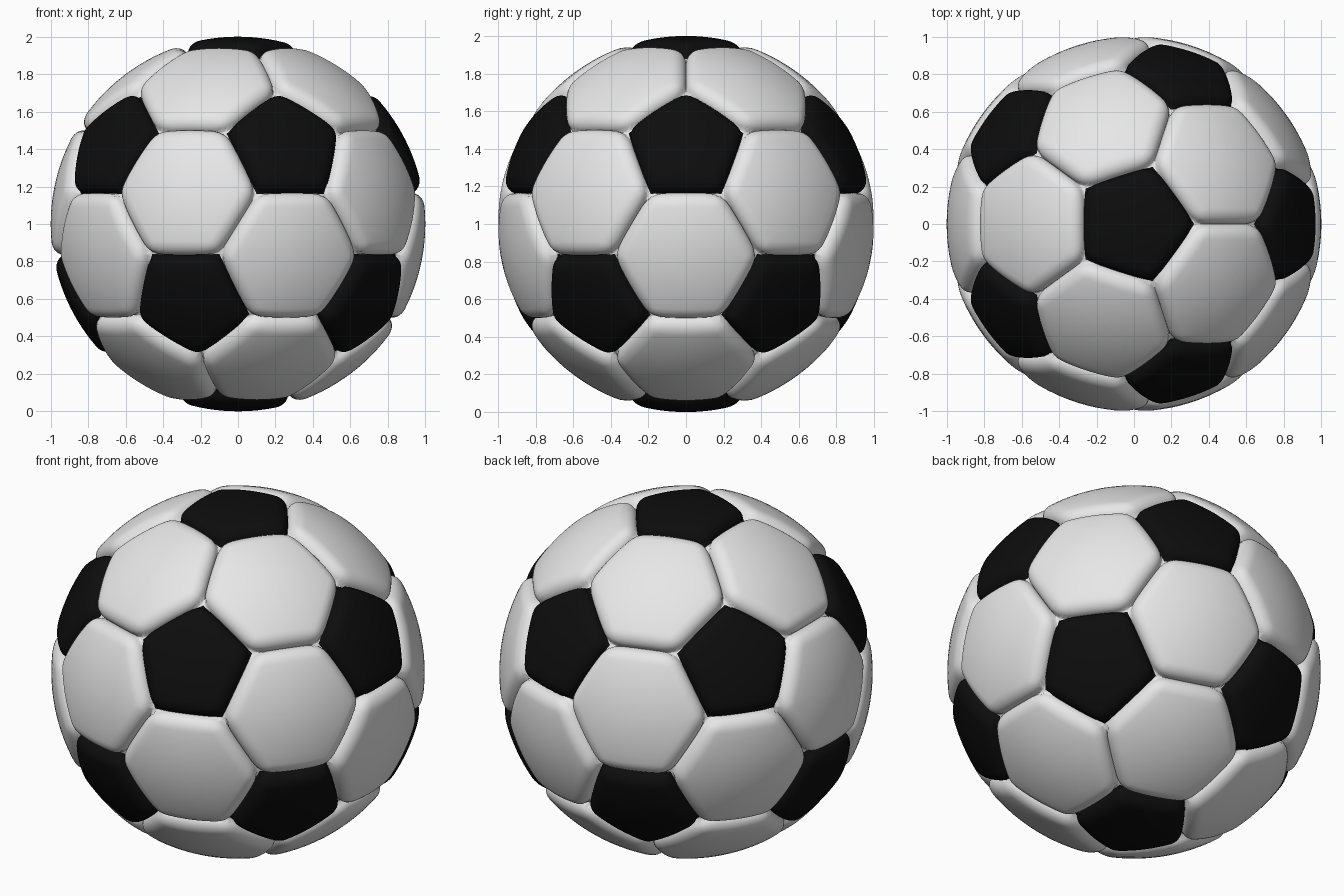
import bpy, bmesh, math
from mathutils import Vector

if "Cube" in bpy.data.objects:
    bpy.data.objects.remove(bpy.data.objects["Cube"])

SEAM_DEPTH, ROUND_WIDTH = 0.066, 0.085
SIDE_STEPS, ROUND_STEPS, INNER_STEPS = 16, 9, 6


def material(name, value):
    m = bpy.data.materials.new(name)
    m.diffuse_color = (value, value, value, 1)
    m.use_nodes = True
    m.node_tree.nodes["Principled BSDF"].inputs["Base Color"].default_value = m.diffuse_color
    return m


# Icosahedron directions: two poles and two staggered rings of five
verts = [Vector((0, 0, 1))]
for start, z in ((0, 1), (36, -1)):
    for k in range(5):
        a = math.radians(start + 72 * k)
        verts.append(Vector((2 * math.cos(a), 2 * math.sin(a), z)) / math.sqrt(5))
verts.append(Vector((0, 0, -1)))


def near(i, j):
    return i != j and (verts[i] - verts[j]).length < 1.2


def cut(i, j):
    """Corner of the truncated solid, on edge i-j close to i."""
    return (verts[i] * 2 + verts[j]).normalized()


def ordered(points):
    """Sort corners counter-clockwise seen from outside."""
    c = sum(points, Vector()) / len(points)
    n = c.normalized()
    u = (points[0] - c).normalized()
    v = n.cross(u)
    return sorted(points, key=lambda p: math.atan2((p - c).dot(v), (p - c).dot(u)))


def add_panel(bm, corners):
    """Puffed spherical panel made of concentric rings, rounded down to the seam."""
    count = len(corners)
    c = sum(corners, Vector()) / count
    mids = [(corners[i] + corners[(i + 1) % count]) / 2 - c for i in range(count)]
    inradius = mids[0].length
    normals = [m.normalized() for m in mids]

    def surface(p):
        total = 0
        for n in normals:
            d = inradius - (p - c).dot(n)
            total += max(0, 1 - d / ROUND_WIDTH) ** 3
        s = min(1, total ** (1 / 3))
        return p.normalized() * (1 - SEAM_DEPTH * (1 - math.sqrt(1 - s * s)))

    outline = []
    for i in range(count):
        for j in range(SIDE_STEPS):
            t = (1 - math.cos(math.pi * j / SIDE_STEPS)) / 2
            outline.append(corners[i].lerp(corners[(i + 1) % count], t))
    scales = [1 - ROUND_WIDTH * (1 - math.cos(math.pi / 2 * k / ROUND_STEPS)) / inradius
              for k in range(ROUND_STEPS + 1)]
    scales += [scales[-1] * (1 - k / INNER_STEPS) for k in range(1, INNER_STEPS)]
    rings = [[bm.verts.new(surface(c.lerp(p, s))) for p in outline] for s in scales]
    centre = bm.verts.new(surface(c))
    size = len(outline)
    for a, b in zip(rings, rings[1:]):
        for i in range(size):
            j = (i + 1) % size
            bm.faces.new((a[i], a[j], b[j], b[i]))
    for i in range(size):
        bm.faces.new((rings[-1][i], rings[-1][(i + 1) % size], centre))


def build(name, panels, mat):
    bm = bmesh.new()
    for corners in panels:
        add_panel(bm, ordered(corners))
    for f in bm.faces:
        f.smooth = True
    mesh = bpy.data.meshes.new(name)
    bm.to_mesh(mesh)
    bm.free()
    mesh.materials.append(mat)
    ob = bpy.data.objects.new(name, mesh)
    ob.location.z = 1
    bpy.context.collection.objects.link(ob)


# Twelve black pentagons around the icosahedron corners
pentagons = [[cut(i, j) for j in range(12) if near(i, j)] for i in range(12)]
build("black_pentagon_panels", pentagons, material("black", 0.004))

# Twenty white hexagons on the icosahedron faces
hexagons = [[cut(a, b) for a in t for b in t if a != b]
            for t in ((i, j, k) for i in range(12) for j in range(i) for k in range(j))
            if near(t[0], t[1]) and near(t[1], t[2]) and near(t[0], t[2])]
build("white_hexagon_panels", hexagons, material("white", 0.8))
